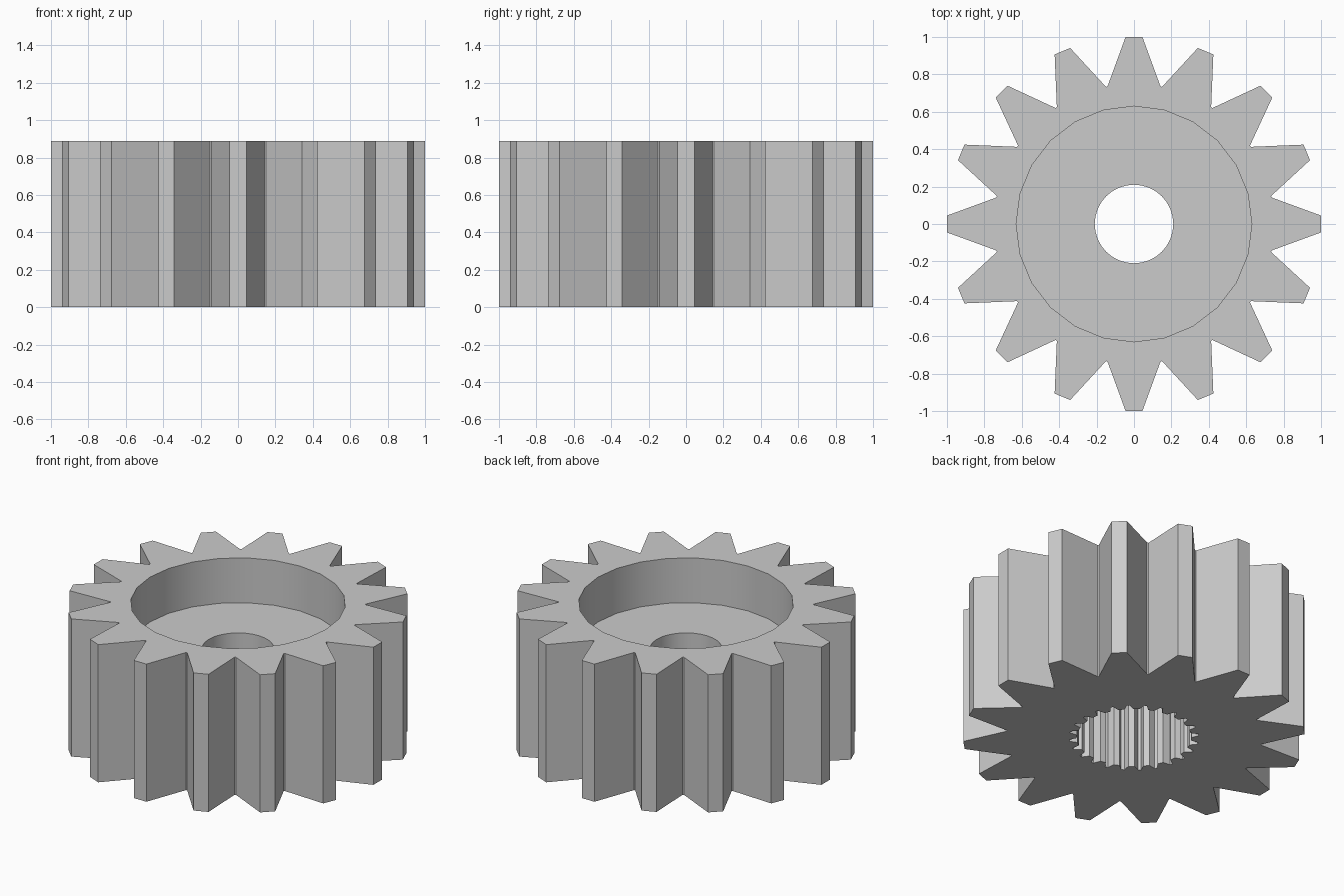
import bpy
import bmesh
from math import sin, cos, pi, radians

cube = bpy.data.objects.get("Cube")
if cube:
    bpy.data.objects.remove(cube, do_unlink=True)

HEIGHT = 0.89
POCKET_FLOOR = 0.60
SPLINE_ROOF = 0.45


def circle(radius, count):
    return [(radius * cos(2 * pi * i / count), radius * sin(2 * pi * i / count))
            for i in range(count)]


def toothed(count, tooth):
    """Repeat one tooth, given as (radial, sideways) points, around the axis."""
    points = []
    for i in range(count):
        a = 2 * pi * i / count
        points += [(r * cos(a) - s * sin(a), r * sin(a) + s * cos(a)) for r, s in tooth]
    return points


bm = bmesh.new()


def wall(outline, low, high):
    """Vertical wall along an outline; returns its bottom and top edge loops."""
    n = len(outline)
    rings = [[bm.verts.new((x, y, z)) for x, y in outline] for z in (low, high)]
    for i in range(n):
        j = (i + 1) % n
        bm.faces.new((rings[0][i], rings[0][j], rings[1][j], rings[1][i]))
    return [[bm.edges.get((ring[i], ring[(i + 1) % n])) for i in range(n)] for ring in rings]


def cap(outer, inner):
    """Flat ring between two loops at the same height."""
    bmesh.ops.triangle_fill(bm, edges=outer + inner, use_beauty=True)


# Outer teeth, splined socket below, round pocket above, bore joining them
gear_tooth = [(0.735, -0.142), (1.0, -0.045), (1.0, 0.045), (0.735, 0.142)]
spline_tooth = [(0.335, -0.026), (0.38, -0.009), (0.38, 0.009), (0.335, 0.026)]
rim_low, rim_high = wall(toothed(16, gear_tooth), 0, HEIGHT)
spline_low, spline_high = wall(toothed(24, spline_tooth), 0, SPLINE_ROOF)
bore_low, bore_high = wall(circle(0.21, 32), SPLINE_ROOF, POCKET_FLOOR)
pocket_low, pocket_high = wall(circle(0.63, 24), POCKET_FLOOR, HEIGHT)

# Flat rings: underside, socket roof, pocket floor, top
cap(rim_low, spline_low)
cap(spline_high, bore_low)
cap(pocket_low, bore_high)
cap(rim_high, pocket_high)
bmesh.ops.recalc_face_normals(bm, faces=bm.faces[:])

mesh = bpy.data.meshes.new("pinion_gear")
bm.to_mesh(mesh)
bm.free()
gear = bpy.data.objects.new("pinion_gear", mesh)
bpy.context.collection.objects.link(gear)

# Single grey metal
grey = bpy.data.materials.new("grey_metal")
grey.use_nodes = True
colour = (0.6, 0.6, 0.6, 1)
grey.diffuse_color = colour
grey.node_tree.nodes["Principled BSDF"].inputs["Base Color"].default_value = colour
mesh.materials.append(grey)

# Smooth round walls, crisp teeth
bpy.ops.object.select_all(action="DESELECT")
gear.select_set(True)
bpy.context.view_layer.objects.active = gear
bpy.ops.object.shade_smooth_by_angle(angle=radians(18))
